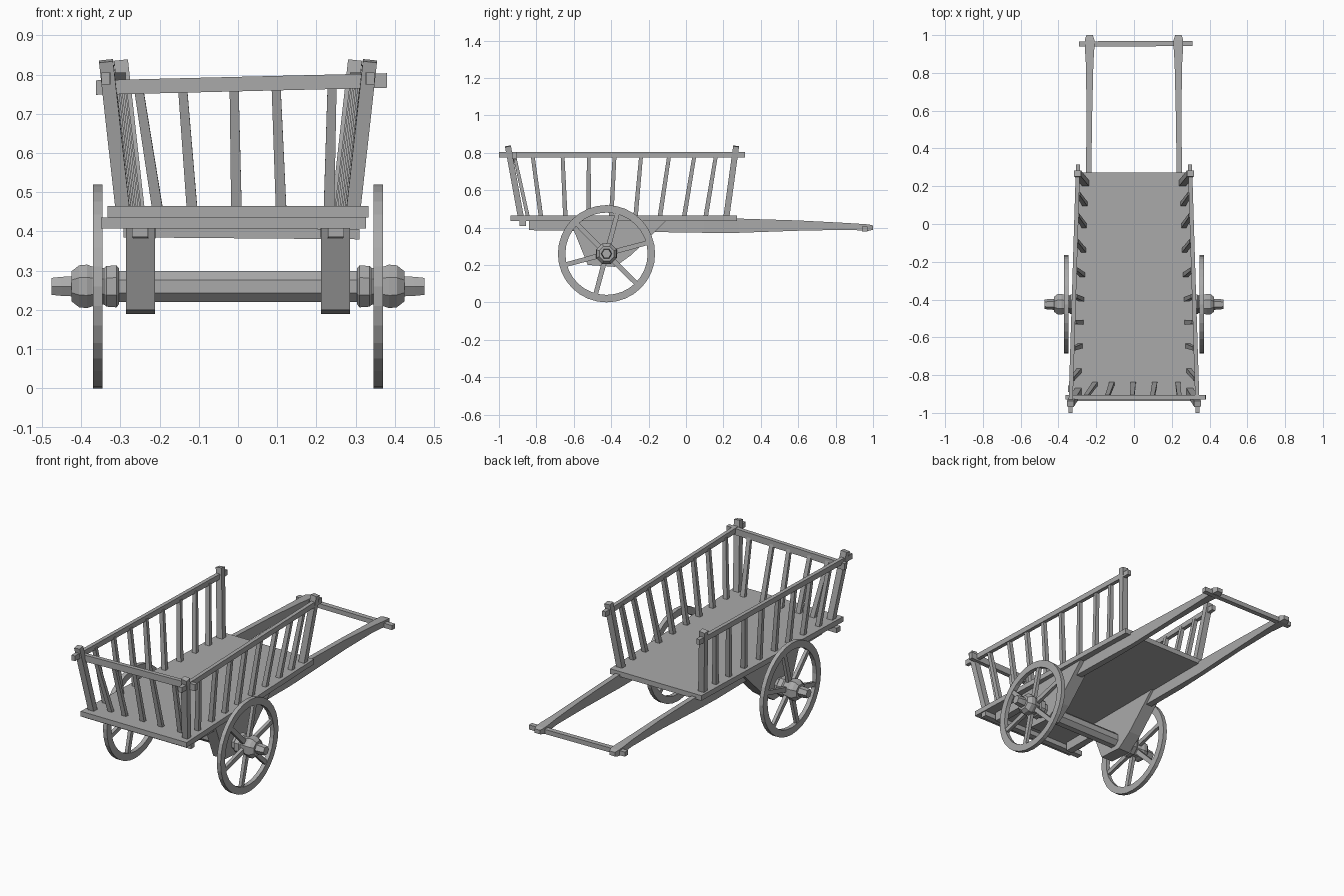
import bpy, bmesh, math
from mathutils import Vector

if "Cube" in bpy.data.objects:
    bpy.data.objects.remove(bpy.data.objects["Cube"])

wood = bpy.data.materials.new("grey_wood")
wood.diffuse_color = (0.40, 0.40, 0.40, 1)
wood.use_nodes = True
wood.node_tree.nodes["Principled BSDF"].inputs["Base Color"].default_value = wood.diffuse_color


def finish(name, bm):
    bmesh.ops.recalc_face_normals(bm, faces=bm.faces)
    me = bpy.data.meshes.new(name)
    bm.to_mesh(me)
    bm.free()
    me.materials.append(wood)
    ob = bpy.data.objects.new(name, me)
    bpy.context.collection.objects.link(ob)
    return ob


def loft(name, rings, closed=False):
    """Join rings of points into a skin, capped at the ends unless closed."""
    bm = bmesh.new()
    vs = [[bm.verts.new(p) for p in r] for r in rings]
    n = len(vs[0])
    pairs = list(zip(vs, vs[1:])) + ([(vs[-1], vs[0])] if closed else [])
    for a, b in pairs:
        for i in range(n):
            j = (i + 1) % n
            bm.faces.new((a[i], a[j], b[j], b[i]))
    if not closed:
        bm.faces.new(vs[0])
        bm.faces.new(vs[-1])
    return finish(name, bm)


def beam(name, p, q, w, d, side=(1, 0, 0), end=1.0):
    """Square bar from p to q: w wide along side, d deep, scaled at q by end."""
    p, q = Vector(p), Vector(q)
    axis = (q - p).normalized()
    u = Vector(side)
    u = (u - axis * u.dot(axis)).normalized()
    v = axis.cross(u)
    ring = lambda c, k: [c + u * a * w * k / 2 + v * b * d * k / 2
                         for a, b in ((-1, -1), (1, -1), (1, 1), (-1, 1))]
    return loft(name, [ring(p, 1), ring(q, end)])


def turned(name, profile, sides, cy, cz, turn=0.0, closed=False):
    """Lathe of (x, radius) points about an axle parallel to x."""
    angs = [turn + 2 * math.pi * i / sides for i in range(sides)]
    return loft(name, [[(x, cy + r * math.cos(a), cz + r * math.sin(a)) for a in angs]
                       for x, r in profile], closed)


def rail_x(y):
    return 0.306 - 0.031 * y


# Tapered floor and the cross bar under its front edge
loft("floor", [[(s * w, y, z) for s, z in ((-1, 0.436), (1, 0.436), (1, 0.465), (-1, 0.465))]
               for y, w in ((-0.938, 0.333), (0.272, 0.287))])
beam("floor_cross_bar", (-0.35, -0.872, 0.421), (0.326, -0.872, 0.421), 0.034, 0.028, (0, 1, 0))

# Front rail and its slats
beam("front_rail", (-0.362, -0.918, 0.767), (0.38, -0.918, 0.785), 0.024, 0.037, (0, 1, 0))
for top, bot in ((-0.255, -0.205), (-0.142, -0.117), (-0.01, -0.004), (0.097, 0.11), (0.24, 0.232)):
    beam("front_slat", (bot, -0.845, 0.455), (top, -0.915, 0.775), 0.027, 0.02, end=0.85)

# Side frames, shafts and wheels, built once per side
slats = ((-0.775, -0.82), (-0.645, -0.66), (-0.52, -0.52), (-0.40, -0.382),
         (-0.27, -0.24), (-0.14, -0.09), (-0.01, 0.045), (0.105, 0.16))
CY, CZ = -0.425, 0.26
for s in (-1, 1):
    tag = "left_" if s < 0 else "right_"

    # Top rail, corner posts and slats
    beam(tag + "rail", (s * rail_x(-1), -1.0, 0.79), (s * rail_x(0.315), 0.315, 0.79), 0.022, 0.03)
    for yb, yt in ((-0.882, -0.952), (0.215, 0.268)):
        x = rail_x(yt)
        beam(tag + "post", (s * (x - 0.042), yb, 0.45), (s * (x + 0.001), yt, 0.835), 0.036, 0.032)
    for yb, yt in slats:
        x = rail_x(yt)
        beam(tag + "slat", (s * (x - 0.042), yb, 0.455), (s * (x - 0.004), yt, 0.785),
             0.026, 0.024, end=0.85)

    # Shaft: (y, x centre, width, bottom, top)
    path = ((-0.84, 0.25, 0.04, 0.386, 0.437), (0.1, 0.243, 0.036, 0.372, 0.437),
            (0.28, 0.24, 0.028, 0.372, 0.448), (0.6, 0.236, 0.03, 0.383, 0.438),
            (0.85, 0.235, 0.04, 0.388, 0.425), (0.93, 0.235, 0.05, 0.385, 0.42),
            (0.975, 0.235, 0.05, 0.382, 0.417), (1.0, 0.235, 0.034, 0.388, 0.411))
    loft(tag + "shaft", [[(s * (x - w / 2), y, b), (s * (x + w / 2), y, b),
                          (s * (x + w / 2), y, t), (s * (x - w / 2), y, t)]
                         for y, x, w, b, t in path])

    # Axle bracket
    outline = ((-0.62, 0.437), (-0.60, 0.385), (-0.525, 0.20), (-0.38, 0.19),
               (-0.29, 0.255), (-0.105, 0.437))
    loft(tag + "bracket", [[(s * x, y, z) for y, z in outline] for x in (0.212, 0.286)])

    # Wheel: rim, spokes, hub and axle tip
    turned(tag + "rim", [(s * 0.346, 0.22), (s * 0.37, 0.22), (s * 0.37, 0.26), (s * 0.346, 0.26)],
           32, CY, CZ, closed=True)
    for i in range(6):
        a = math.radians(15 + 60 * i)
        dy, dz = math.cos(a), math.sin(a)
        beam(tag + "spoke", (s * 0.358, CY + 0.03 * dy, CZ + 0.03 * dz),
             (s * 0.358, CY + 0.23 * dy, CZ + 0.23 * dz), 0.02, 0.027, end=0.9)
    turned(tag + "hub", [(s * x, r) for x, r in ((0.304, 0.05), (0.31, 0.058), (0.336, 0.056),
           (0.342, 0.05), (0.372, 0.055), (0.385, 0.06), (0.405, 0.058), (0.424, 0.042))],
           8, CY, CZ, math.pi / 8)
    turned(tag + "axle_tip", [(s * 0.41, 0.03), (s * 0.45, 0.028), (s * 0.475, 0.025)], 6, CY, CZ)

# Axle and pull handle
turned("axle", [(-0.32, 0.043), (0.32, 0.043)], 8, CY, CZ, math.pi / 8)
beam("handle_bar", (-0.292, 0.953, 0.398), (0.31, 0.956, 0.393), 0.028, 0.026, (0, 1, 0))
